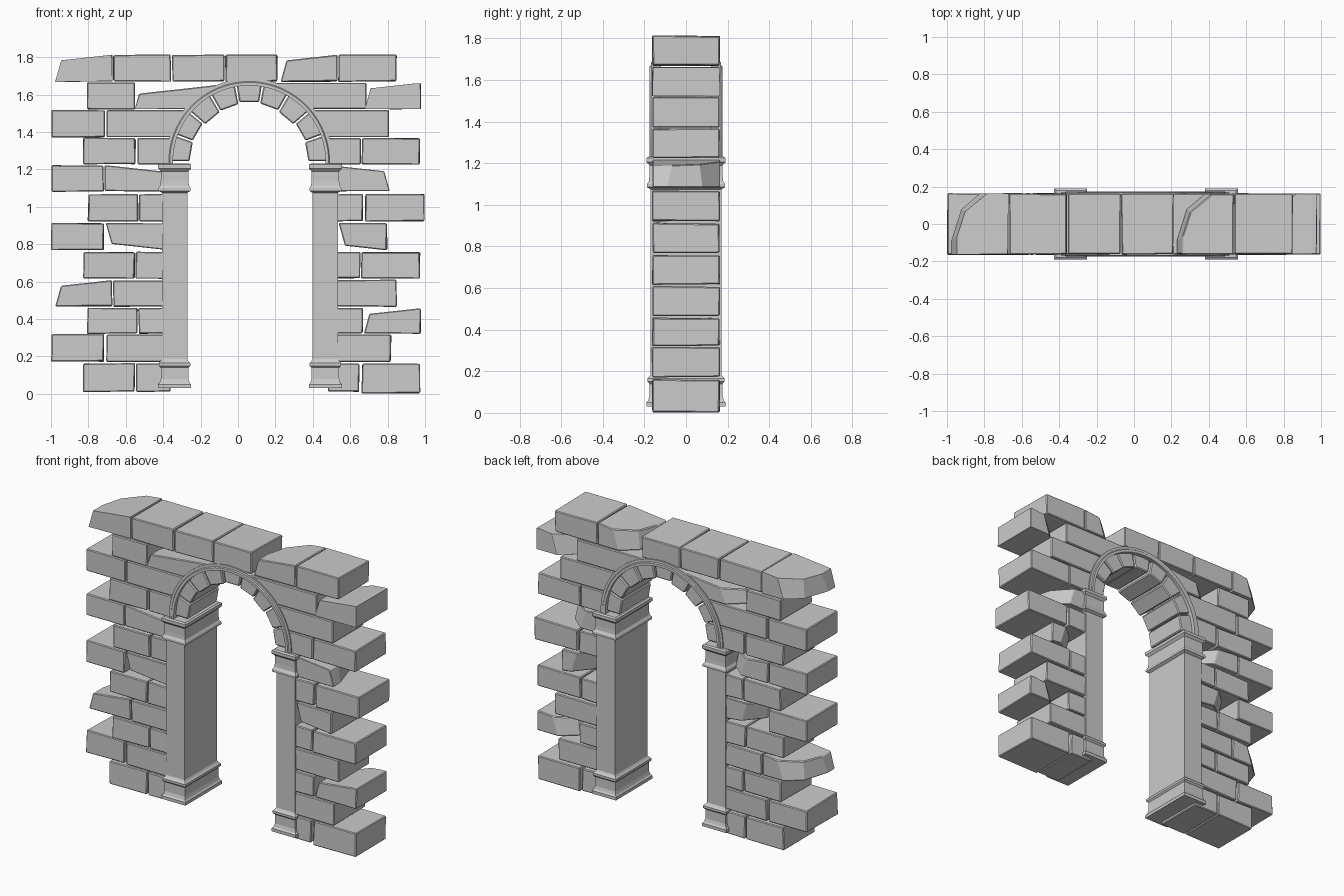
import bpy, bmesh, math, random
from mathutils import Vector

random.seed(4)
if "Cube" in bpy.data.objects:
    bpy.data.objects.remove(bpy.data.objects["Cube"], do_unlink=True)

stone_grey = bpy.data.materials.new("stone_grey")
stone_grey.use_nodes = True
colour = (0.6, 0.6, 0.6, 1)
stone_grey.diffuse_color = colour
stone_grey.node_tree.nodes["Principled BSDF"].inputs["Base Color"].default_value = colour

CX, CZ = 0.06, 1.24            # arch centre
R_IN, R_OUT = 0.315, 0.42      # arch ring


def finish(name, bm, bevel=0.0):
    bmesh.ops.recalc_face_normals(bm, faces=bm.faces)
    mesh = bpy.data.meshes.new(name)
    bm.to_mesh(mesh)
    bm.free()
    mesh.materials.append(stone_grey)
    obj = bpy.data.objects.new(name, mesh)
    bpy.context.collection.objects.link(obj)
    if bevel:
        mod = obj.modifiers.new("worn_edges", "BEVEL")
        mod.width = bevel
        mod.segments = 1
        mod.limit_method = "ANGLE"
        mod.angle_limit = math.radians(40)
    return obj


def prism(outline, depth):
    """Extrude an x-z outline through the wall thickness."""
    bm = bmesh.new()
    front = [bm.verts.new((x, -depth, z)) for x, z in outline]
    back = [bm.verts.new((x, depth, z)) for x, z in outline]
    bm.faces.new(front)
    bm.faces.new(back[::-1])
    for i in range(len(outline)):
        j = (i + 1) % len(outline)
        bm.faces.new((front[i], back[i], back[j], front[j]))
    return bm


def slice_off(bm, point, normal):
    geom = bm.verts[:] + bm.edges[:] + bm.faces[:]
    cut = bmesh.ops.bisect_plane(bm, geom=geom, plane_co=point,
                                 plane_no=Vector(normal).normalized(), clear_outer=True)
    edges = [e for e in cut["geom_cut"] if isinstance(e, bmesh.types.BMEdge)]
    bmesh.ops.holes_fill(bm, edges=edges, sides=0)


def arc_side(side, z0, z1):
    """Points following the arch from the top of a course to its bottom."""
    pts = []
    for i in range(7):
        z = z1 + (z0 - z1) * i / 6
        pts.append((CX + side * math.sqrt(max(0, R_OUT ** 2 - (z - CZ) ** 2)), z))
    return pts


def stone(name, x0, x1, z0, z1, chip="", arch=0):
    g = 0.003
    x0, x1, z0, z1 = x0 + g, x1 - g, z0 + g * 0.7, z1 - g * 0.7
    if arch < 0:
        outline = [(x0, z0), (x0, z1)] + arc_side(-1, z0, z1)
    elif arch > 0:
        outline = [(x1, z0), (x1, z1)] + arc_side(1, z0, z1)
    else:
        outline = [(x0, z0), (x0, z1), (x1, z1), (x1, z0)]
    bm = prism(outline, 0.162)
    # slightly uneven hand-cut corners
    if not arch:
        for v in bm.verts:
            v.co.x += random.uniform(-0.003, 0.003)
            v.co.z += random.uniform(-0.003, 0.003) - 0.02 * max(v.co.y, 0) * (v.co.z > z0 + 0.05)
            v.co.y += random.uniform(-0.003, 0.003)
    # broken end, leaning inwards and cut off at the rear corner
    if chip:
        s, end, far = (-1, x0, x1) if "L" in chip else (1, x1, x0)
        up = -1 if "flip" in chip else 1
        low, high = (z0, z1) if up > 0 else (z1, z0)
        slice_off(bm, (end, 0, low), (s, 0, 0.28 * up))
        slice_off(bm, (end - s * 0.035, 0.02, low), (s * 0.95, 0.3, 0.2 * up))
        slice_off(bm, (end - s * 0.09, 0.11, low), (s * 0.65, 0.76, 0.2 * up))
        slice_off(bm, (far, 0, high), (s * 0.11, 0, up))
    finish(name, bm, 0.005)


# wall courses: bottom, top, then stones as (start, end, chipped end, arch side)
LP, RP = -0.36, 0.48           # stone ends hidden in the pillars
courses = [
    (0.01, 0.165, [(-0.83, -0.55), (-0.55, LP), (RP, 0.65)]),
    (0.17, 0.32, [(-1, -0.715), (-0.705, LP), (RP, 0.82)]),
    (0.32, 0.46, [(-0.81, -0.535), (-0.535, LP), (RP, 0.67), (0.67, 0.98, "L")]),
    (0.465, 0.61, [(-0.98, -0.67, "L"), (-0.67, LP), (RP, 0.85)]),
    (0.615, 0.76, [(-0.83, -0.55), (-0.55, LP), (RP, 0.655), (0.655, 0.975)]),
    (0.765, 0.915, [(-1, -0.715), (-0.71, LP, "L flip"), (0.535, 0.8, "L flip")]),
    (0.92, 1.07, [(-0.805, -0.53), (-0.53, LP), (RP, 0.67), (0.68, 1)]),
    (1.08, 1.225, [(-1, -0.715), (-0.715, LP, "R"), (RP, 0.815, "R")]),
    (1.225, 1.37, [(-0.83, -0.545), (-0.54, 0, "", -1), (0, 0.66, "", 1), (0.66, 0.975)]),
    (1.37, 1.52, [(-1, -0.71), (-0.705, 0, "", -1), (0, 0.81, "", 1)]),
    (1.52, 1.665, [(-0.81, -0.55), (-0.555, 0, "L", -1), (0, 0.69, "", 1), (0.675, 0.98, "L")]),
    (1.668, 1.815, [(-0.98, -0.67, "L"), (-0.67, -0.355), (-0.355, -0.07), (-0.07, 0.215),
                    (0.225, 0.535, "L"), (0.535, 0.85)]),
]
for row, (low, high, stones) in enumerate(courses, 1):
    for i, spec in enumerate(stones, 1):
        chip = spec[2] if len(spec) > 2 else ""
        arch = spec[3] if len(spec) > 3 else 0
        stone(f"wall_stone_{row}_{i}", spec[0], spec[1], low, high, chip, arch)
stone("wall_corner_stone", 0.66, 0.975, 0.0, 0.165)

# arch stones
count = 9
for i in range(count):
    a0 = math.pi * i / count + 0.012
    a1 = math.pi * (i + 1) / count - 0.012
    inner = R_IN + random.uniform(-0.008, 0.01)
    ring = [(inner, a0), (inner, a1), (R_OUT, a1), (R_OUT, (a0 + a1) / 2), (R_OUT, a0)]
    outline = [(CX + r * math.cos(a), CZ + r * math.sin(a)) for r, a in ring]
    finish(f"arch_stone_{i + 1}", prism(outline, random.uniform(0.148, 0.162)), 0.006)

# raised moulding around the arch
section = [(0.408, 0.12), (0.408, 0.175), (0.425, 0.175), (0.43, 0.169), (0.447, 0.169), (0.447, 0.12)]
for name, side in (("front_arch_moulding", -1), ("back_arch_moulding", 1)):
    bm = bmesh.new()
    steps, rings = 40, []
    for i in range(steps + 1):
        a = -0.03 + (math.pi + 0.06) * i / steps
        rings.append([bm.verts.new((CX + r * math.cos(a), side * y, CZ + r * math.sin(a)))
                      for r, y in section])
    for p, q in zip(rings, rings[1:]):
        for k in range(len(section)):
            m = (k + 1) % len(section)
            bm.faces.new((p[k], p[m], q[m], q[k]))
    bm.faces.new(rings[0])
    bm.faces.new(rings[-1][::-1])
    obj = finish(name, bm)
    bpy.ops.object.select_all(action="DESELECT")
    obj.select_set(True)
    bpy.context.view_layer.objects.active = obj
    bpy.ops.object.shade_smooth_by_angle(angle=math.radians(30))

# pillars with moulded base and capital: outward offset and height
profile = [(0.02, 0.03), (0.02, 0.05), (0.012, 0.06), (0.006, 0.08), (0.006, 0.14), (0.016, 0.15),
           (0.016, 0.165), (0.006, 0.175), (0, 0.185), (0, 1.075), (0.018, 1.085), (0.018, 1.1),
           (0.008, 1.115), (0.006, 1.14), (0.006, 1.19), (0.02, 1.205), (0.02, 1.225), (0.01, 1.232)]
for name, cx in (("right_pillar", -0.339), ("left_pillar", 0.467)):
    bm = bmesh.new()
    rings = []
    for off, z in profile:
        hx, hy = 0.068 + off, 0.17 + off
        rings.append([bm.verts.new((cx + sx * hx, sy * hy, z))
                      for sx, sy in ((-1, -1), (1, -1), (1, 1), (-1, 1))])
    for p, q in zip(rings, rings[1:]):
        for k in range(4):
            m = (k + 1) % 4
            bm.faces.new((p[k], p[m], q[m], q[k]))
    bm.faces.new(rings[0][::-1])
    bm.faces.new(rings[-1])
    finish(name, bm)
